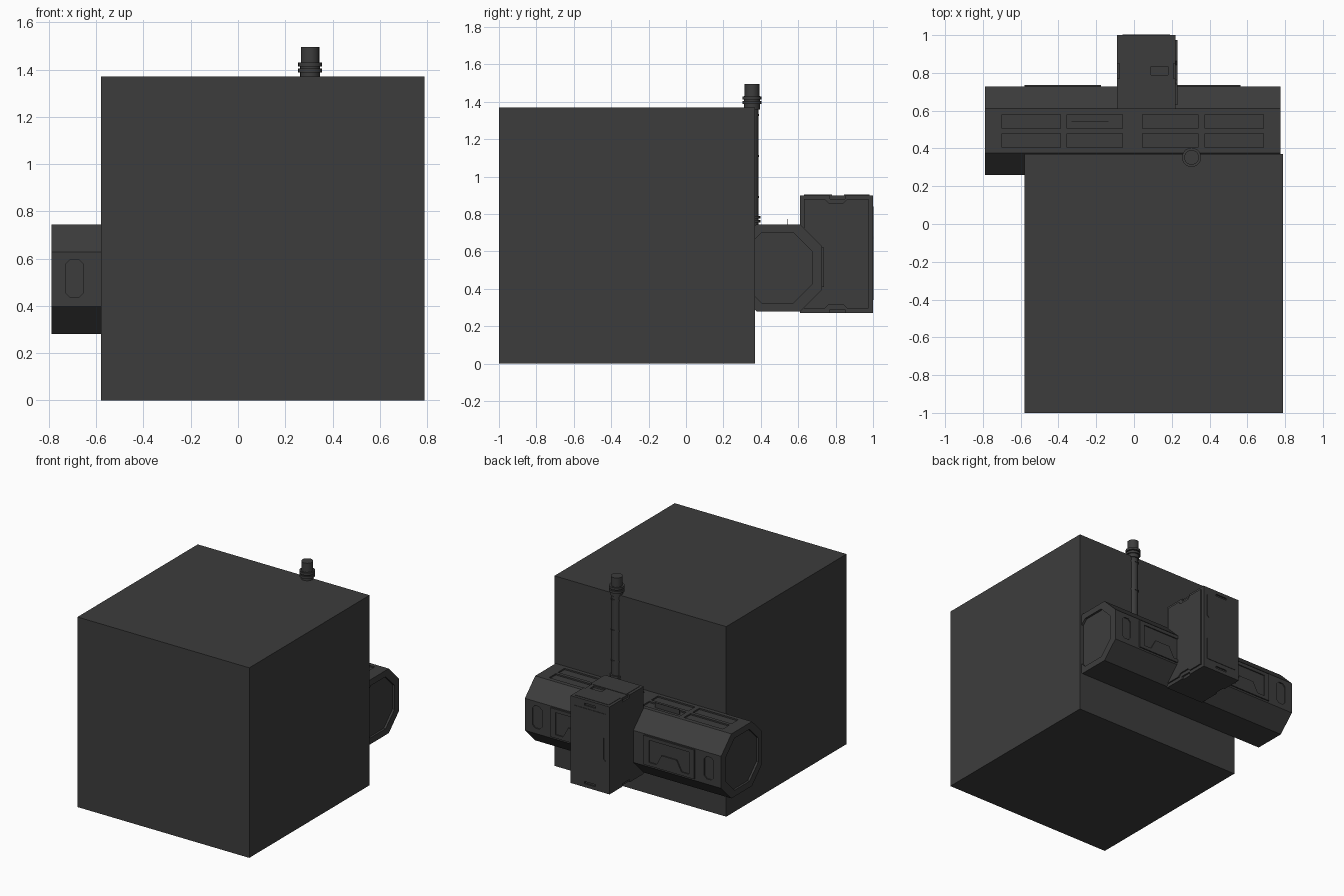
import bpy, bmesh, math
from mathutils import Matrix

if "Cube" in bpy.data.objects:
    bpy.data.objects.remove(bpy.data.objects["Cube"], do_unlink=True)

GREY = (0.046, 0.046, 0.046, 1)
mat = bpy.data.materials.new("dark grey")
mat.use_nodes = True
mat.diffuse_color = GREY
bsdf = next(n for n in mat.node_tree.nodes if n.type == "BSDF_PRINCIPLED")
bsdf.inputs["Base Color"].default_value = GREY


def finish(name, bm):
    bmesh.ops.recalc_face_normals(bm, faces=bm.faces)
    mesh = bpy.data.meshes.new(name)
    bm.to_mesh(mesh)
    bm.free()
    mesh.materials.append(mat)
    ob = bpy.data.objects.new(name, mesh)
    bpy.context.collection.objects.link(ob)
    return ob


def place(axis, u, v, w):
    return {"x": (w, u, v), "y": (u, w, v), "z": (u, v, w)}[axis]


def prisms(name, parts):
    """Each part is (outline, axis, start, end)."""
    bm = bmesh.new()
    for pts, axis, a, b in parts:
        lo = [bm.verts.new(place(axis, u, v, a)) for u, v in pts]
        hi = [bm.verts.new(place(axis, u, v, b)) for u, v in pts]
        bm.faces.new(lo)
        bm.faces.new(hi)
        for i in range(len(pts)):
            j = (i + 1) % len(pts)
            bm.faces.new((lo[i], lo[j], hi[j], hi[i]))
    return finish(name, bm)


def rect(u0, u1, v0, v1, c=0):
    """Rectangle, with corners cut by c."""
    if not c:
        return [(u0, v0), (u1, v0), (u1, v1), (u0, v1)]
    return [(u0 + c, v0), (u1 - c, v0), (u1, v0 + c), (u1, v1 - c),
            (u1 - c, v1), (u0 + c, v1), (u0, v1 - c), (u0, v0 + c)]


def notched(u0, u1, v0, v1, n, d):
    """Rectangle with a sloped notch, half width n and depth d, in both v sides."""
    m = (u0 + u1) / 2
    low = [(u0, v0), (m - n, v0), (m - n + d, v0 + d),
           (m + n - d, v0 + d), (m + n, v0), (u1, v0)]
    return low + [(u, v0 + v1 - v) for u, v in reversed(low)]


def flip(pts):
    return [(v, u) for u, v in pts]


def mirror(pts):
    return [(-0.015 - u, v) for u, v in pts]


def carve(ob, parts):
    cutter = prisms("cutter", parts)
    cutter.hide_render = True
    mod = ob.modifiers.new("recess", "BOOLEAN")
    mod.operation, mod.solver, mod.object = "DIFFERENCE", "EXACT", cutter
    bpy.context.view_layer.objects.active = ob
    bpy.ops.object.modifier_apply(modifier=mod.name)
    bpy.data.objects.remove(cutter, do_unlink=True)


# Large block
prisms("main_block", [(rect(-0.58, 0.79, -1, 0.37), "z", 0, 1.37)])

# Eight-sided tank with recessed ends, roof panels and end panels
tank = prisms("tank", [(rect(0.26, 0.728, 0.28, 0.745, 0.117), "x", -0.79, 0.775)])
end = rect(0.305, 0.675, 0.325, 0.70, 0.1)
cuts = [(end, "x", -0.85, -0.775), (end, "x", 0.76, 0.85)]
for side in (lambda p: p, mirror):
    for x0, x1 in ((-0.70, -0.39), (-0.355, -0.06)):
        for y0, y1 in ((0.405, 0.48), (0.505, 0.58)):
            cuts.append((side(rect(x0, x1, y0, y1)), "z", 0.735, 0.8))
    panel = side(rect(-0.73, -0.655, 0.435, 0.597, 0.02))
    cuts += [(panel, "y", 0.2, 0.268), (panel, "y", 0.72, 0.8)]
carve(tank, cuts)

# Raised covers on the back of the tank, with an arched recess
arch = [(-0.54, 0.435), (-0.48, 0.435), (-0.44, 0.51), (-0.32, 0.51),
        (-0.28, 0.435), (-0.22, 0.435), (-0.22, 0.595), (-0.54, 0.595)]
for name, side in (("right_cover", lambda p: p), ("left_cover", mirror)):
    cover = prisms(name, [(side(rect(-0.58, -0.175, 0.41, 0.62)), "y", 0.715, 0.737)])
    carve(cover, [(side(arch), "y", 0.729, 0.8)])

# Thin fin standing on the roof
prisms("roof_fin", [(rect(-0.33, -0.135, 0.542, 0.546), "z", 0.73, 0.772)])

# Upright equipment box with notched edges, recessed slots and panels
box = prisms("equipment_box", [(rect(-0.09, 0.22, 0.61, 1.0), "z", 0.27, 0.90)])
edge_cuts = [(rect(0.09, 0.18, 0.79, 0.835), "z", 0.888, 0.95),
             (rect(0.02, 0.11, 0.86, 0.875), "y", 0.99, 1.1),
             (rect(0.02, 0.11, 0.295, 0.31), "y", 0.99, 1.1)]
for x0, x1 in ((-0.15, -0.078), (0.208, 0.3)):
    edge_cuts += [(rect(0.77, 0.85, 0.88, 0.95), "x", x0, x1),
                  (rect(0.77, 0.85, 0.2, 0.29), "x", x0, x1)]
carve(box, edge_cuts)
prisms("box_side_plate", [(notched(0.63, 0.975, 0.295, 0.88, 0.06, 0.02), "x", 0.215, 0.229)])
prisms("box_back_plate", [(flip(notched(0.34, 0.84, -0.06, 0.19, 0.09, 0.015)), "y", 0.99, 1.0035)])
prisms("box_top_plate", [(rect(-0.07, 0.20, 0.63, 0.78), "z", 0.89, 0.903),
                         (rect(-0.07, 0.20, 0.845, 0.98), "z", 0.89, 0.903)])

# Vent pipe with collars and cap
bm = bmesh.new()
for radius, z0, z1 in ((0.034, 0.73, 1.45), (0.039, 1.43, 1.495), (0.044, 0.755, 0.768),
                       (0.044, 0.775, 0.788), (0.037, 0.885, 0.895), (0.037, 1.105, 1.115),
                       (0.037, 1.325, 1.335), (0.042, 1.36, 1.43),
                       (0.051, 1.387, 1.404), (0.051, 1.412, 1.429)):
    bmesh.ops.create_cone(bm, cap_ends=True, segments=20, radius1=radius, radius2=radius,
                          depth=z1 - z0, matrix=Matrix.Translation((0.305, 0.353, (z0 + z1) / 2)))
pipe = finish("vent_pipe", bm)
bpy.ops.object.select_all(action="DESELECT")
pipe.select_set(True)
bpy.context.view_layer.objects.active = pipe
bpy.ops.object.shade_smooth_by_angle(angle=math.radians(35))
